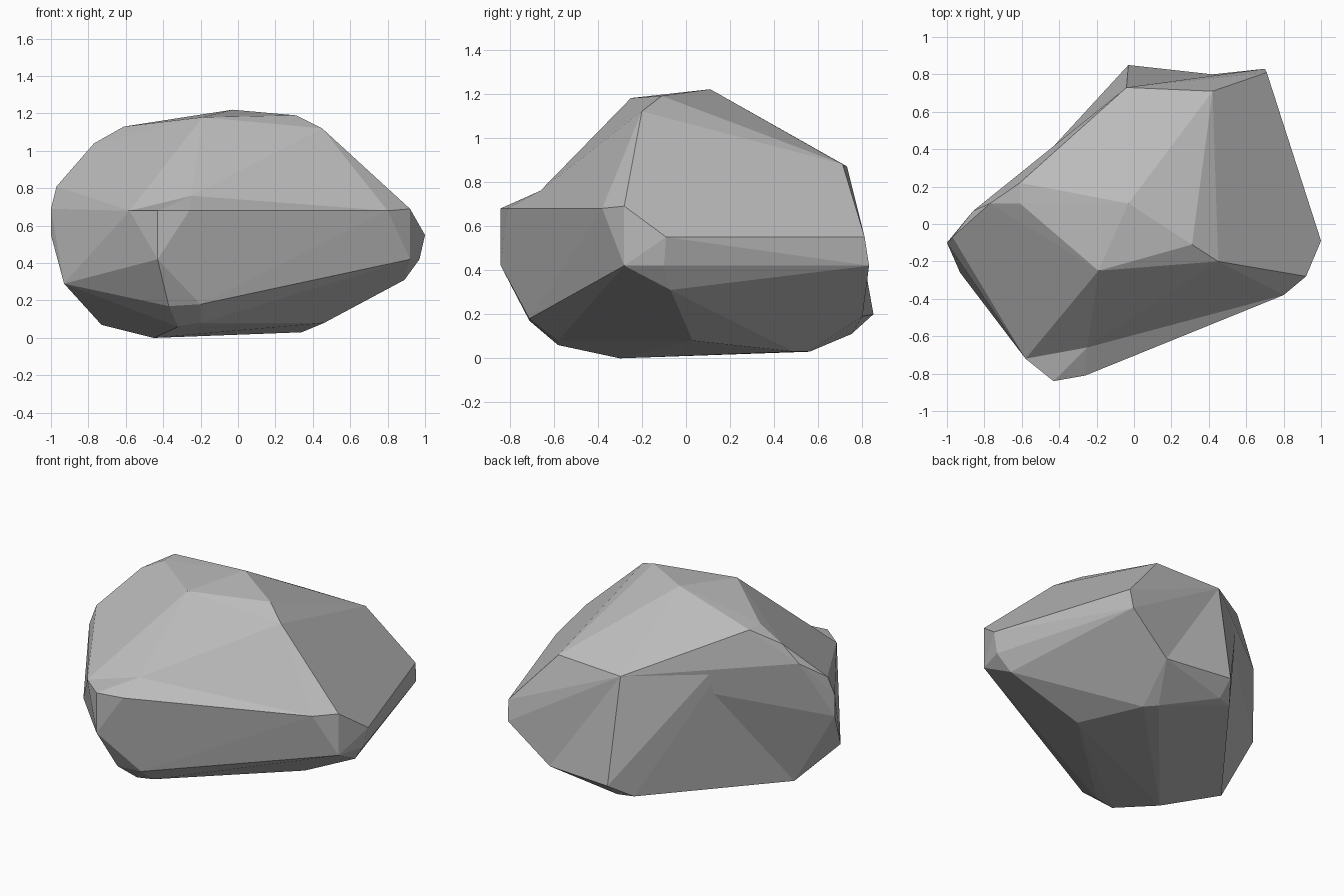
import bpy
import bmesh
import math
from mathutils import Vector

default_cube = bpy.data.objects.get("Cube")
if default_cube:
    bpy.data.objects.remove(default_cube, do_unlink=True)

# Single stone colour
stone = bpy.data.materials.new("stone grey")
stone.use_nodes = True
stone_colour = (0.5, 0.5, 0.5, 1)
stone.diffuse_color = stone_colour
shader = next(n for n in stone.node_tree.nodes if n.type == 'BSDF_PRINCIPLED')
shader.inputs["Base Color"].default_value = stone_colour
shader.inputs["Roughness"].default_value = 0.9


def faceted_block(name, corners):
    """Wrap a flat-sided block around corners given in hundredths of a unit."""
    bm = bmesh.new()
    for corner in corners:
        bm.verts.new(Vector(corner) / 100)
    result = bmesh.ops.convex_hull(bm, input=bm.verts[:])
    unused = set(result["geom_interior"]) | set(result["geom_unused"])
    loose = [item for item in unused if isinstance(item, bmesh.types.BMVert)]
    bmesh.ops.delete(bm, geom=loose, context='VERTS')
    bmesh.ops.recalc_face_normals(bm, faces=bm.faces[:])
    mesh = bpy.data.meshes.new(name)
    bm.to_mesh(mesh)
    bm.free()
    mesh.materials.append(stone)
    block = bpy.data.objects.new(name, mesh)
    bpy.context.collection.objects.link(block)
    return block


def fuse(target, part):
    """Join an overlapping block into the target as one solid."""
    union = target.modifiers.new("fuse", 'BOOLEAN')
    union.operation = 'UNION'
    union.solver = 'EXACT'
    union.object = part
    bpy.context.view_layer.objects.active = target
    bpy.ops.object.modifier_apply(modifier=union.name)
    bpy.data.objects.remove(part, do_unlink=True)


# Corners of the sloping crown, grouped by where they sit on the rock
peak_left = (-61, 22, 113)
summit = [(-3, 11, 122), (31, -11, 119), (45, -20, 112),
          (-19, -25, 118), peak_left, (-61, 11, 113)]
shoulder = (-4, 73, 87)
back_slope = [(42, 71, 88), shoulder, (-77, 11, 104),
              (-86, 7, 92), (-97, -7, 81)]
lip = (-25, -66, 76)

# Corners round the widest part and the underside
waist = [(92, -28, 69), (80, -38, 68), (100, -9, 55), (71, 81, 55),
         (92, -28, 42), (97, -10, 42), (70, 83, 42),
         (-100, -10, 69), (-100, -10, 55), (-58, -72, 68)]
back_base = [(42, 80, 19), (34, 49, 3), (28, 56, 3), (-73, -7, 7)]
underside = [(89, -7, 31), (-93, -26, 29), (-45, -30, 0), (46, 3, 8),
             (-32, -58, 6), (-20, -58, 8), (-37, -71, 17), (-20, -71, 18)]
base = waist + back_base + underside

# Ledge that juts out at the front, and the heel that juts out at the back
ledge = [(-43, -84, 68), (-26, -81, 68), (-43, -84, 42)]
heel = [(-3, 85, 20), (-3, 75, 11), (-13, 72, 11)]

rock = faceted_block("rock", summit + back_slope + [lip] + base)
fuse(rock, faceted_block("rock_foot", ledge + [lip] + base))
fuse(rock, faceted_block("rock_heel", heel + [shoulder, peak_left] + back_base))

# Merge nearly flat triangles into broad facets
bm = bmesh.new()
bm.from_mesh(rock.data)
bmesh.ops.dissolve_limit(bm, angle_limit=math.radians(2),
                         verts=bm.verts[:], edges=bm.edges[:])
for face in bm.faces:
    face.smooth = False
    face.material_index = 0
bm.to_mesh(rock.data)
bm.free()
